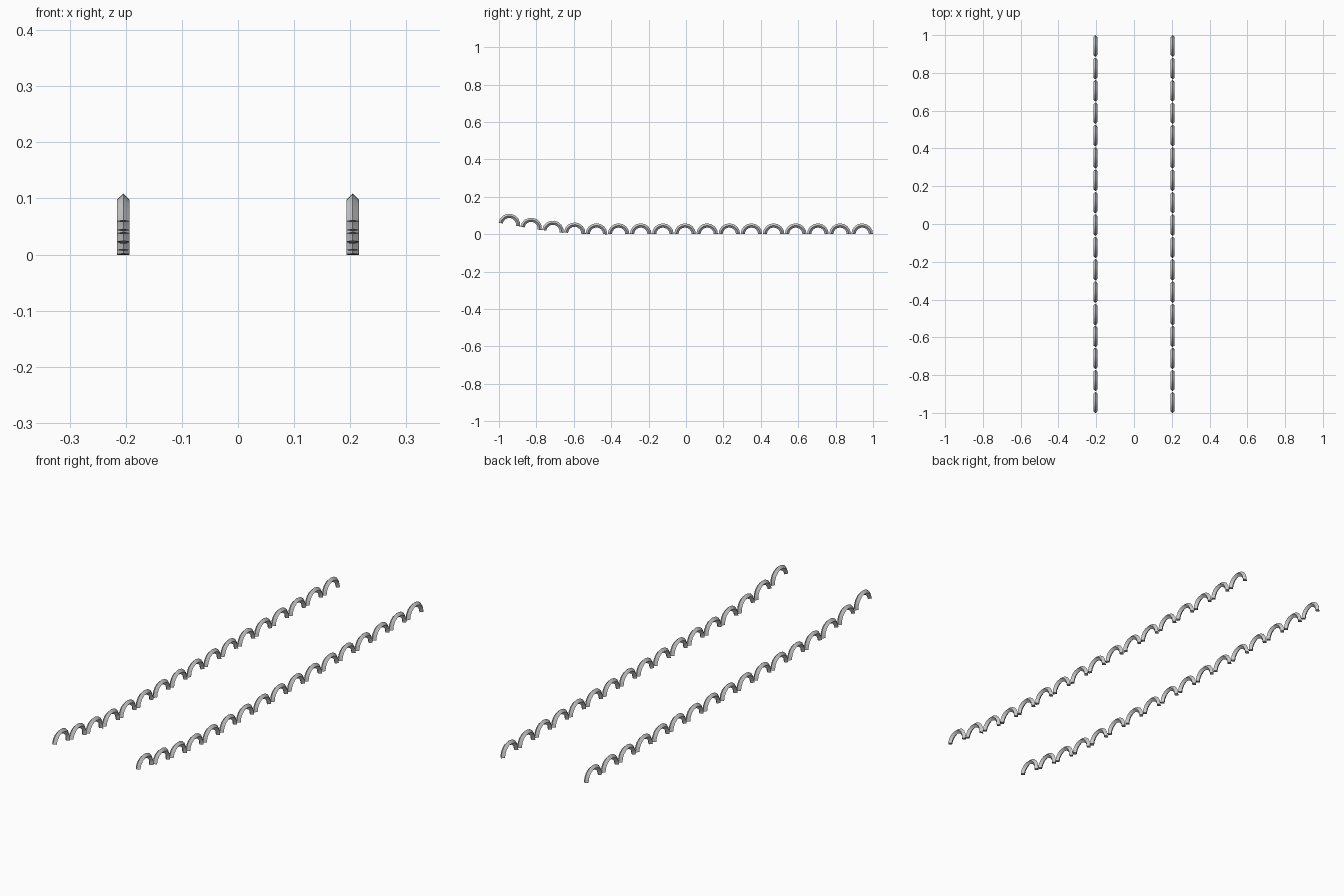
import bpy, bmesh, math
from mathutils import Matrix, Vector

if "Cube" in bpy.data.objects:
    bpy.data.objects.remove(bpy.data.objects["Cube"])

TUBE = 0.0112          # half-width of the diamond section
OUTER = 0.058          # outer radius of each arch
MID = OUTER - TUBE
COUNT = 17
STEPS = 8
RAIL_X = 0.2045
FLAT_PITCH = 0.1184    # spacing on the level stretch
RISE_PITCH = 0.1165    # spacing on the sloping front stretch

# lift and slope of the first arches, at the raised front end
RISE = [(0.0515, 0.020), (0.0305, 0.019), (0.0145, 0.016), (0.0045, 0.009), (0.0005, 0.002)]


def add_arch(bm, matrix):
    """Half ring of diamond section, feet pointing down, capped at both ends."""
    rings = []
    for s in range(STEPS + 1):
        a = math.pi * s / STEPS
        ring = []
        for side, radial in ((0, 1), (1, 0), (0, -1), (-1, 0)):
            r = MID + TUBE * radial
            ring.append(bm.verts.new(matrix @ Vector(
                (TUBE * side, -r * math.cos(a), r * math.sin(a)))))
        rings.append(ring)
    for a, b in zip(rings, rings[1:]):
        for i in range(4):
            j = (i + 1) % 4
            bm.faces.new((a[i], a[j], b[j], b[i]))
    bm.faces.new(rings[0])
    bm.faces.new(rings[-1])


def make_row(name, x):
    bm = bmesh.new()
    y = 1 - OUTER
    for i in reversed(range(COUNT)):
        lift, slope = RISE[i] if i < len(RISE) else (0, 0)
        tilt = -math.atan2(slope, RISE_PITCH)
        place = Matrix.Translation((x, y, lift))
        add_arch(bm, place @ Matrix.Rotation(tilt, 4, 'X'))
        y -= FLAT_PITCH if i > 4 else RISE_PITCH
    bmesh.ops.recalc_face_normals(bm, faces=bm.faces)
    mesh = bpy.data.meshes.new(name)
    bm.to_mesh(mesh)
    bm.free()
    obj = bpy.data.objects.new(name, mesh)
    bpy.context.collection.objects.link(obj)
    bpy.ops.object.select_all(action='DESELECT')
    obj.select_set(True)
    bpy.context.view_layer.objects.active = obj
    bpy.ops.object.shade_smooth_by_angle(angle=math.radians(35))


# two parallel rows of arches
make_row("left_arch_row", -RAIL_X)
make_row("right_arch_row", RAIL_X)
